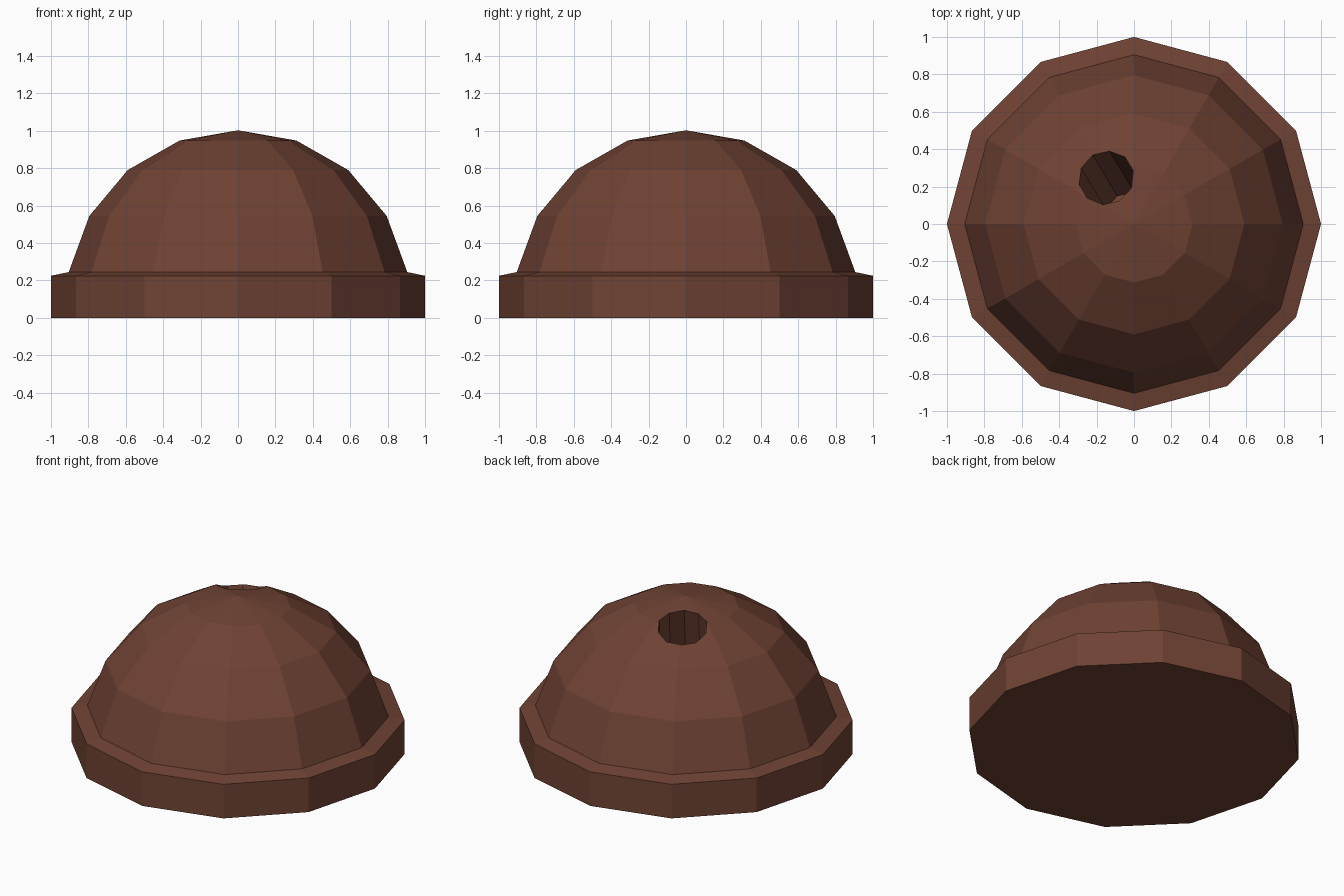
import bpy, bmesh, math
from mathutils import Vector

if "Cube" in bpy.data.objects:
    bpy.data.objects.remove(bpy.data.objects["Cube"])

SIDES = 12
brown = bpy.data.materials.new("chocolate brown")
brown.diffuse_color = (0.16, 0.055, 0.034, 1)
brown.use_nodes = True
brown.node_tree.nodes["Principled BSDF"].inputs["Base Color"].default_value = brown.diffuse_color


def add_object(name, bm):
    bmesh.ops.recalc_face_normals(bm, faces=bm.faces)
    mesh = bpy.data.meshes.new(name)
    bm.to_mesh(mesh)
    bm.free()
    mesh.materials.append(brown)
    obj = bpy.data.objects.new(name, mesh)
    bpy.context.collection.objects.link(obj)
    return obj


# Domed body with a rim: profile of (radius, height) turned into 12-sided rings
profile = [(1, 0), (1, 0.225), (0.905, 0.245), (0.795, 0.545),
           (0.59, 0.79), (0.313, 0.948)]
bm = bmesh.new()
rings = []
for r, z in profile:
    rings.append([bm.verts.new((r * math.cos(i * math.tau / SIDES),
                                r * math.sin(i * math.tau / SIDES), z))
                  for i in range(SIDES)])
apex = bm.verts.new((0, 0, 1.003))
bm.faces.new(rings[0])
for i in range(SIDES):
    j = (i + 1) % SIDES
    for a, b in zip(rings, rings[1:]):
        bm.faces.new((a[i], a[j], b[j], b[i]))
    bm.faces.new((rings[-1][i], rings[-1][j], apex))
body = add_object("domed_body", bm)

# Slanted round hole near the top, bored towards the centre of the base
mouth = Vector((-0.15, 0.25, 0.94))
axis = mouth.normalized()
depth, above = 0.88, 0.25
bm = bmesh.new()
bmesh.ops.create_cone(bm, cap_ends=True, segments=10, radius1=0.15,
                      radius2=0.15, depth=depth + above)
rot = axis.to_track_quat('Z', 'Y').to_matrix()
bmesh.ops.rotate(bm, verts=bm.verts, cent=(0, 0, 0), matrix=rot)
bmesh.ops.translate(bm, verts=bm.verts, vec=mouth + axis * (above - depth) / 2)
cutter = add_object("hole_cutter", bm)
cutter.hide_render = True
cutter.display_type = 'WIRE'

cut = body.modifiers.new("hole", 'BOOLEAN')
cut.operation = 'DIFFERENCE'
cut.solver = 'EXACT'
cut.object = cutter

# Bake the cut and drop the helper
bpy.context.view_layer.objects.active = body
body.select_set(True)
bpy.ops.object.modifier_apply(modifier=cut.name)
bpy.data.objects.remove(cutter)
